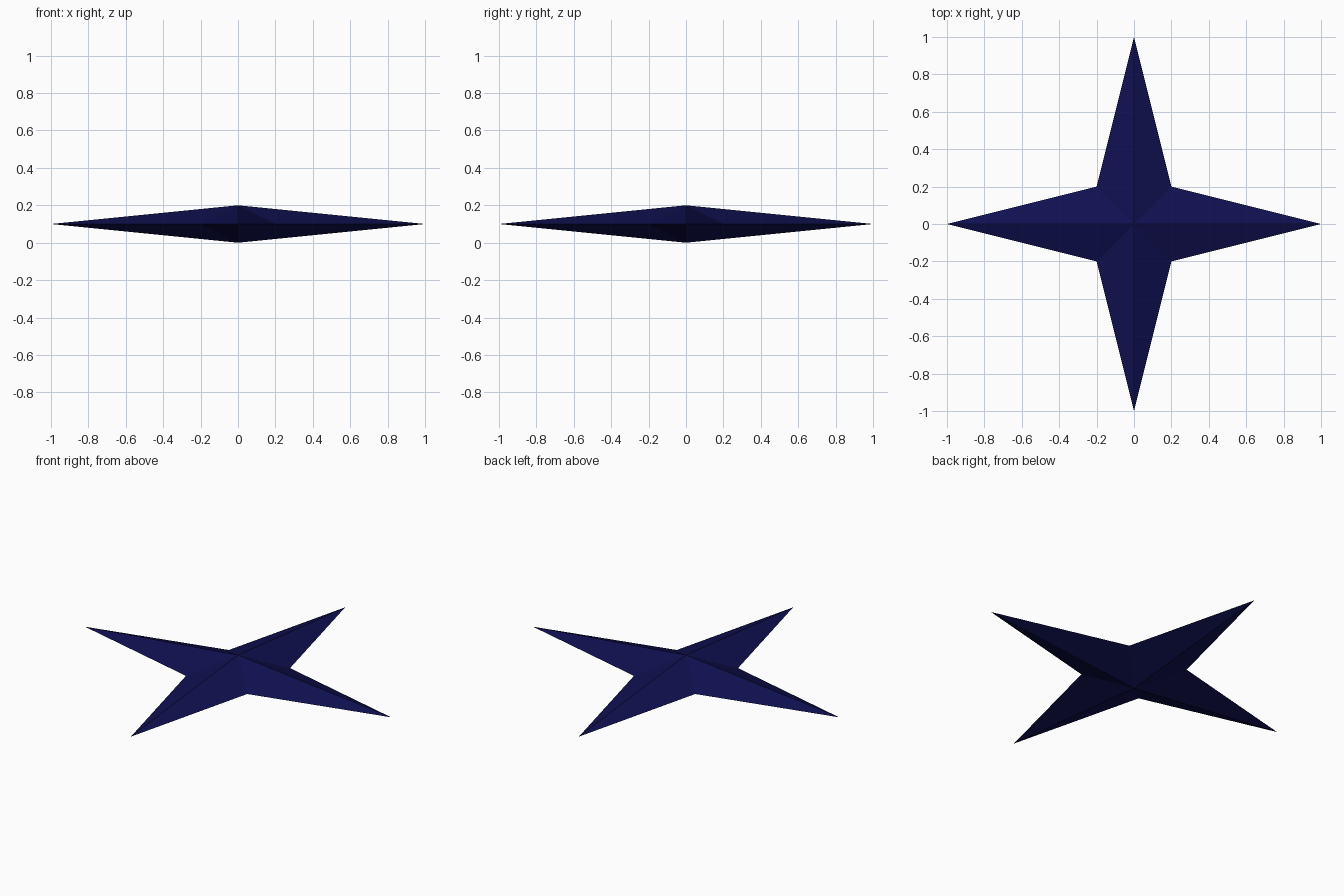
import bpy, bmesh
from math import cos, sin, pi, sqrt

# Remove the default object
cube = bpy.data.objects.get("Cube")
if cube:
    bpy.data.objects.remove(cube, do_unlink=True)

# Dark navy material
NAVY = (0.005, 0.005, 0.08, 1.0)
navy = bpy.data.materials.new("dark_navy")
navy.use_nodes = True
navy.diffuse_color = NAVY
bsdf = next(n for n in navy.node_tree.nodes if n.type == 'BSDF_PRINCIPLED')
bsdf.inputs["Base Color"].default_value = NAVY
bsdf.inputs["Roughness"].default_value = 0.8

TIP_RADIUS = 1.0
NOTCH_RADIUS = 0.2 * sqrt(2)
HALF_HEIGHT = 0.1
POINTS = 4

# Four-pointed star: a rim of tips and notches joined to a top and a bottom peak
bm = bmesh.new()
rim = []
for i in range(POINTS * 2):
    angle = pi * i / POINTS
    radius = NOTCH_RADIUS if i % 2 else TIP_RADIUS
    rim.append(bm.verts.new((radius * cos(angle), radius * sin(angle), HALF_HEIGHT)))
top = bm.verts.new((0, 0, 2 * HALF_HEIGHT))
bottom = bm.verts.new((0, 0, 0))
for a, b in zip(rim, rim[1:] + rim[:1]):
    bm.faces.new((a, b, top))
    bm.faces.new((b, a, bottom))
bmesh.ops.recalc_face_normals(bm, faces=bm.faces)

mesh = bpy.data.meshes.new("four_pointed_star")
bm.to_mesh(mesh)
bm.free()
mesh.materials.append(navy)
star = bpy.data.objects.new("four_pointed_star", mesh)
bpy.context.scene.collection.objects.link(star)
